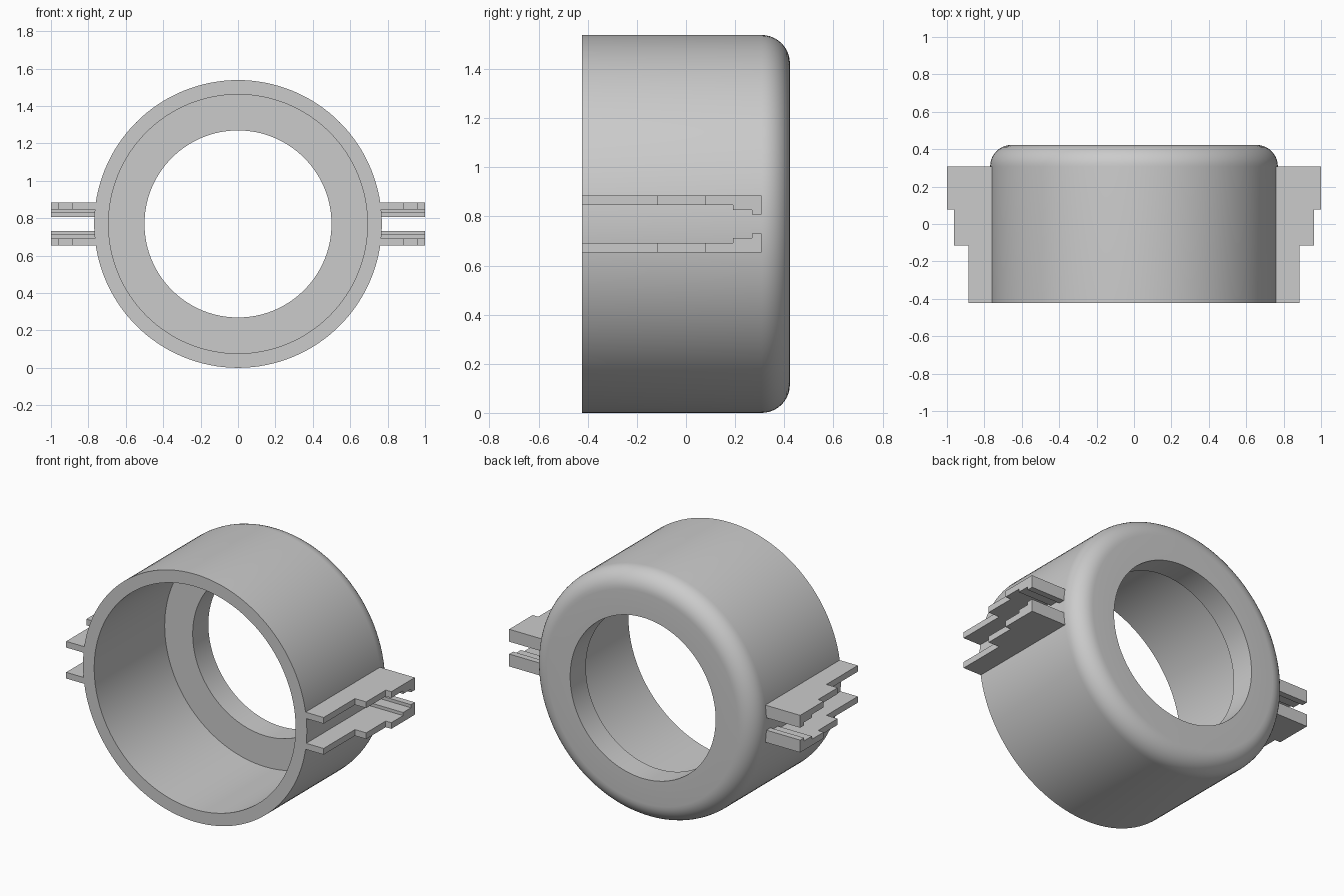
import bpy, bmesh, math
from mathutils import Vector, Matrix

if "Cube" in bpy.data.objects:
    bpy.data.objects.remove(bpy.data.objects["Cube"])

U = 1 / 13            # design module
CENTRE = (0, 0, 10 * U)

grey = bpy.data.materials.new("plain_grey")
grey.diffuse_color = (0.6, 0.6, 0.6, 1)
grey.use_nodes = True
grey.node_tree.nodes["Principled BSDF"].inputs["Base Color"].default_value = grey.diffuse_color


def finish(name, bm):
    bmesh.ops.recalc_face_normals(bm, faces=bm.faces)
    bmesh.ops.scale(bm, vec=(U, U, U), verts=bm.verts)
    mesh = bpy.data.meshes.new(name)
    bm.to_mesh(mesh)
    bm.free()
    mesh.materials.append(grey)
    ob = bpy.data.objects.new(name, mesh)
    ob.location = CENTRE
    bpy.context.collection.objects.link(ob)
    return ob


def prism(name, points, direction):
    bm = bmesh.new()
    face = bm.faces.new([bm.verts.new(p) for p in points])
    ext = bmesh.ops.extrude_face_region(bm, geom=[face])
    moved = [v for v in ext["geom"] if isinstance(v, bmesh.types.BMVert)]
    bmesh.ops.translate(bm, vec=direction, verts=moved)
    return finish(name, bm)


# Ring: stepped bore and rounded back edge, lathed around y (radius, y)
profile = [(6.5, 3.5), (9, 3.5), (9, -5.5), (10, -5.5)]
for i in range(11):
    a = math.radians(9 * i)
    profile.append((8.5 + 1.5 * math.cos(a), 4 + 1.5 * math.sin(a)))
profile.append((6.5, 5.5))
N = 128
bm = bmesh.new()
loops = []
for k in range(N):
    rot = Matrix.Rotation(2 * math.pi * k / N, 3, 'Y')
    loops.append([bm.verts.new(rot @ Vector((r, y, 0))) for r, y in profile])
for k in range(N):
    a, b = loops[k], loops[(k + 1) % N]
    for i in range(len(profile)):
        j = (i + 1) % len(profile)
        bm.faces.new((a[i], a[j], b[j], b[i]))
ring = finish("ring", bm)
bpy.context.view_layer.objects.active = ring
ring.select_set(True)
bpy.ops.object.shade_smooth_by_angle(angle=math.radians(30))

# Side rails: hooked side profile (y, z) trimmed to the stepped plan (x, y)
side = [(-5.5, 1), (2.5, 1), (2.5, .75), (3.5, .75), (3.5, .5),
        (4, .5), (4, 1.5), (-5.5, 1.5)]
rails = prism("side_rails", [(8, y, z) for y, z in side], (7, 0, 0))

plan = [(9.85, -6), (11.5, -6), (11.5, -1.5), (12.5, -1.5), (12.5, 1),
        (13, 1), (13, 5), (9.85, 5)]
trim = prism("rail_plan_cutter", [(x, y, 0) for x, y in plan], (0, 0, 2))
trim.hide_render = True
trim.hide_viewport = True

cut = rails.modifiers.new("trim", 'BOOLEAN')
cut.operation = 'INTERSECT'
cut.solver = 'EXACT'
cut.object = trim

# Repeat left/right and above/below
mirror = rails.modifiers.new("mirror", 'MIRROR')
mirror.use_axis = (True, False, True)
mirror.use_clip = False
mirror.use_mirror_merge = False
